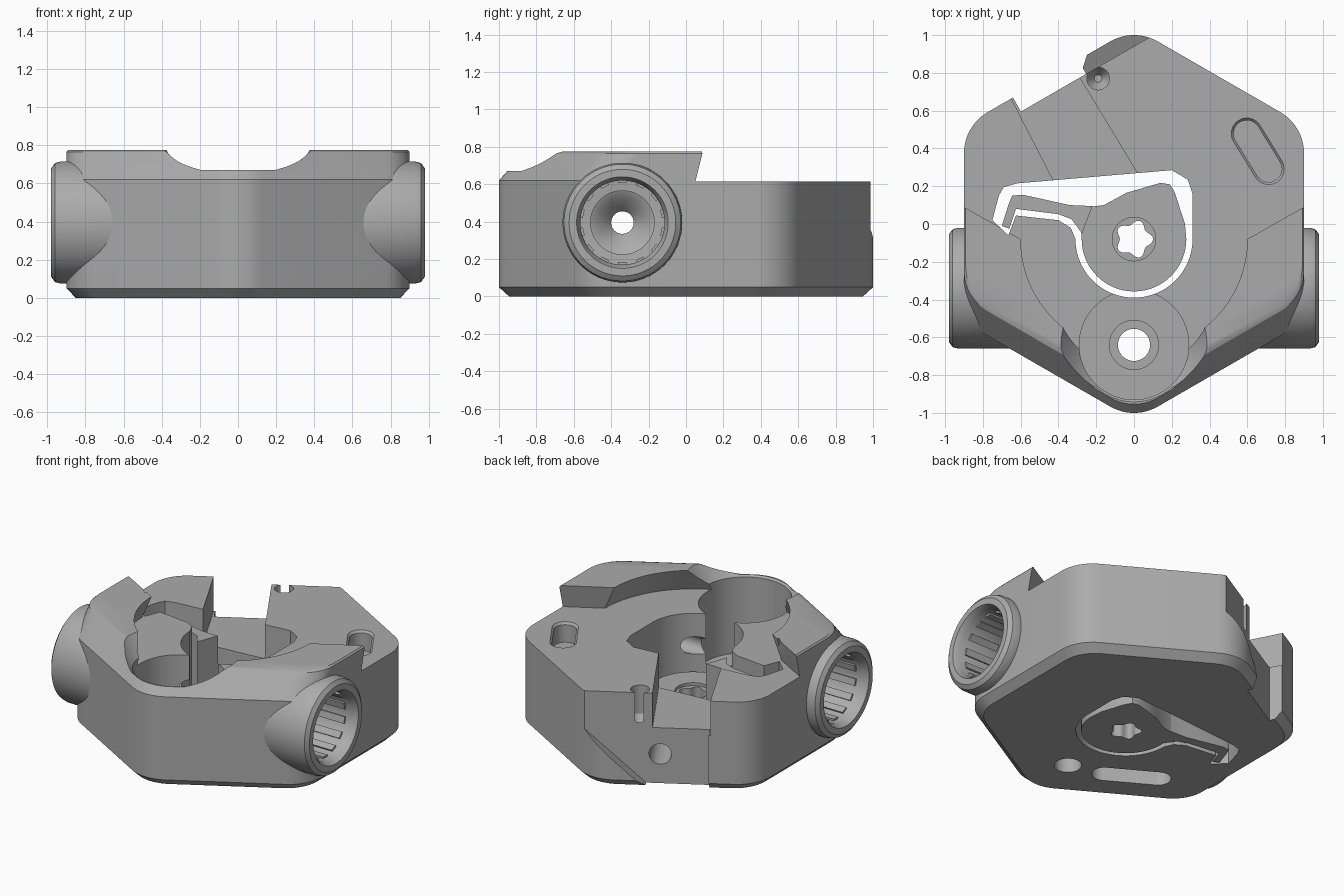
import bpy, bmesh
from math import sin, cos, pi, tau
from mathutils import Matrix, Vector

old = bpy.data.objects.get("Cube")
if old:
    bpy.data.objects.remove(old)

grey = bpy.data.materials.new("plain_grey")
grey.use_nodes = True
COLOUR = (0.41, 0.41, 0.41, 1)
grey.diffuse_color = COLOUR
grey.node_tree.nodes["Principled BSDF"].inputs["Base Color"].default_value = COLOUR


def circle(r, cx=0, cy=0, n=64):
    return [(cx + r * cos(tau * i / n), cy + r * sin(tau * i / n)) for i in range(n)]


def arc(r, cx, cy, a, b, n=32):
    return [(cx + r * cos(a + (b - a) * i / n), cy + r * sin(a + (b - a) * i / n))
            for i in range(n + 1)]


def capsule(cx, cy, angle, half, r):
    dx, dy = half * cos(angle), half * sin(angle)
    return (arc(r, cx + dx, cy + dy, angle - pi / 2, angle + pi / 2, 16)
            + arc(r, cx - dx, cy - dy, angle + pi / 2, angle + 3 * pi / 2, 16))


def rounded(points, r, n=10):
    """Round every corner of a convex polygon."""
    out = []
    for i, p in enumerate(points):
        p = Vector(p)
        a = (Vector(points[i - 1]) - p).normalized()
        b = (Vector(points[(i + 1) % len(points)]) - p).normalized()
        half = a.angle(b) / 2
        c = p + (a + b).normalized() * r / sin(half)
        s, e = p + a * r * cos(half) / sin(half) - c, p + b * r * cos(half) / sin(half) - c
        for k in range(n + 1):
            t = k / n
            d = (s * (1 - t) + e * t).normalized() * r
            out.append(tuple(c + d))
    return out


def loft(name, rings, matrix=Matrix()):
    """Skin a list of (outline, height) rings into a closed solid."""
    bm = bmesh.new()
    loops = [[bm.verts.new((x, y, z)) for x, y in pts] for pts, z in rings]
    bm.faces.new(loops[0])
    bm.faces.new(loops[-1])
    n = len(loops[0])
    for lo, hi in zip(loops, loops[1:]):
        for i in range(n):
            j = (i + 1) % n
            bm.faces.new((lo[i], lo[j], hi[j], hi[i]))
    bm.transform(matrix)
    bmesh.ops.recalc_face_normals(bm, faces=bm.faces)
    mesh = bpy.data.meshes.new(name)
    bm.to_mesh(mesh)
    bm.free()
    mesh.materials.append(grey)
    ob = bpy.data.objects.new(name, mesh)
    bpy.context.collection.objects.link(ob)
    return ob


def prism(name, pts, z0, z1, matrix=Matrix()):
    return loft(name, [(pts, z0), (pts, z1)], matrix)


def combine(target, tool, operation="DIFFERENCE"):
    mod = target.modifiers.new("shape", "BOOLEAN")
    mod.operation, mod.solver, mod.object = operation, "EXACT", tool
    bpy.context.view_layer.objects.active = target
    bpy.ops.object.modifier_apply(modifier=mod.name)
    bpy.data.objects.remove(tool)


def finish(ob):
    bpy.ops.object.select_all(action="DESELECT")
    ob.select_set(True)
    bpy.context.view_layer.objects.active = ob
    bpy.ops.object.shade_smooth_by_angle(angle=0.5)


# Hexagonal body, with a chamfered base and sloped upper front sides
def hexagon(front=0.0, scale=1.0):
    pts = [(0, 1.039), (-0.9, 0.52), (-0.9, front - 0.52),
           (0, front - 1.039), (0.9, front - 0.52), (0.9, 0.52)]
    return [(x * scale, y * scale) for x, y in rounded(pts, 0.25)]


body = loft("body", [(hexagon(scale=0.945), 0), (hexagon(), 0.05),
                     (hexagon(), 0.62), (hexagon(0.13), 0.765), (hexagon(0.15, 0.99), 0.775)])

# Side port collars
PORT_Y, PORT_Z = -0.34, 0.395


def port_matrix(side):
    return Matrix.Translation((0, PORT_Y, PORT_Z)) @ Matrix.Rotation(side * pi / 2, 4, "Y")


for side in (1, -1):
    collar = loft("collar", [(circle(r), h) for r, h in
                             ((0.31, 0.6), (0.32, 0.63), (0.32, 0.93), (0.312, 0.96), (0.285, 0.98))],
                  port_matrix(side))
    combine(body, collar, "UNION")


# Lower rear deck, leaving an undercut raised front block
def deck(r):
    return arc(r, 0, -0.08, 0, -pi, 48) + [
        (-1.4, -0.08 + 0.567 * (1.4 - r)), (-1.4, 1.4), (1.4, 1.4),
        (1.4, -0.08 + 0.567 * (1.4 - r))]


combine(body, loft("deck_cut", [(deck(0.67), 0.615), (deck(0.6), 0.775), (deck(0.6), 1)]))

# Round front pocket with flared rim, floor counterbore and through hole
combine(body, loft("pocket", [(circle(r, 0, -0.64), z) for r, z in
                              ((0.29, 0.14), (0.29, 0.66), (0.31, 0.68), (0.345, 0.72), (0.42, 0.82))]))
combine(body, prism("counterbore", circle(0.13, 0, -0.64), 0.11, 0.3))
combine(body, prism("pocket_hole", circle(0.085, 0, -0.64), -0.1, 0.3))
half = [(0.2, 0.672), (0.26, 0.69), (0.31, 0.72), (0.35, 0.758), (0.42, 0.83)]
scoop = half + [(-x, z) for x, z in reversed(half)]
combine(body, prism("front_scoop", scoop, 0.64, 1.3, Matrix.Rotation(pi / 2, 4, "X")))

# Latch opening through the body
opening = [(0.31, 0.16), (0.285, 0.235), (0.2, 0.285), (-0.62, 0.215), (-0.69, 0.195),
           (-0.715, 0.15), (-0.75, 0.02), (-0.665, -0.06), (-0.625, 0.045),
           (-0.4, 0.02), (-0.335, -0.02)]
combine(body, prism("opening", opening + arc(0.31, 0, -0.08, pi, tau), -0.1, 1))

# Rear channel leading to the opening, and the recessed face below it
channel = [(-0.735, 0.83), (-0.38, 0.14), (0.06, 0.2), (-0.4, 0.96)]
combine(body, prism("channel", channel, 0.38, 1))
rear = Matrix(((0.866, 0, -0.5, 0), (0.5, 0, 0.866, 1.039), (0, 1, 0, 0), (0, 0, 0, 1)))
recess = [(-0.74, -0.1), (-0.45, -0.1), (0.07, 0.38), (0.4, 0.72), (0.4, 1), (-0.74, 1)]
combine(body, prism("rear_recess", recess, -0.085, 0.3, rear))
combine(body, prism("rear_hole", circle(0.07, -0.43, 0.2, 32), -0.62, 0.2, rear))
combine(body, loft("rear_notch", [(circle(r, -0.19, 0.77, 24), z) for r, z in
                                  ((0.02, 0.36), (0.06, 0.42), (0.06, 0.9))]))

# Blind oblong slots, one on the deck and one underneath
combine(body, loft("deck_slot", [(capsule(0.655, 0.385, -1.02, 0.11, r), z) for r, z in
                                 ((0.07, 0.48), (0.07, 0.6), (0.095, 0.63))]))
combine(body, prism("base_slot", capsule(-0.39, -0.49, -pi / 6, 0.17, 0.08), -0.1, 0.12))

# Stepped and tapered port bores that meet in the middle
for side in (1, -1):
    bore = [(0.06, -0.02), (0.06, 0.43), (0.13, 0.52), (0.17, 0.54), (0.17, 0.66),
            (0.225, 0.665), (0.225, 0.94), (0.25, 0.99)]
    combine(body, loft("bore", [(circle(r), h) for r, h in bore], port_matrix(side)))
finish(body)

# Grip ribs inside each port
for side, label in ((1, "left"), (-1, "right")):
    ribs = bmesh.new()
    for i in range(14):
        turn = Matrix.Rotation(tau * i / 14, 4, "Z") @ Matrix.Translation((0.222, 0, 0.79))
        bmesh.ops.create_cube(ribs, size=1,
                              matrix=port_matrix(side) @ turn @ Matrix.Diagonal((0.02, 0.045, 0.22, 1)))
    mesh = bpy.data.meshes.new(label + "_port_ribs")
    ribs.to_mesh(mesh)
    ribs.free()
    mesh.materials.append(grey)
    bpy.context.collection.objects.link(bpy.data.objects.new(label + "_port_ribs", mesh))

# Latch hub with a lobed socket
hub_outline = [(0.27, 0.0), (0.215, 0.17), (0.19, 0.21), (0.14, 0.218), (-0.04, 0.165),
               (-0.16, 0.1), (-0.24, 0.09), (-0.28, -0.04)]
hub = prism("latch_hub", hub_outline + arc(0.277, 0, -0.08, pi, tau), 0.0, 0.23)
combine(hub, prism("hub_sink", circle(0.115, 0, -0.08), 0.21, 0.4))
lobes = [((0.088 + 0.013 * cos(5 * a)) * cos(a), -0.08 + (0.088 + 0.013 * cos(5 * a)) * sin(a))
         for a in (tau * i / 60 for i in range(60))]
combine(hub, prism("hub_socket", lobes, -0.1, 0.4))
finish(hub)

# Bent latch arm
arm = [(-0.22, 0.095), (-0.34, 0.1), (-0.59, 0.155), (-0.645, 0.15), (-0.665, 0.1),
       (-0.7, -0.01), (-0.66, -0.025), (-0.625, 0.08), (-0.4, 0.052), (-0.33, 0.025),
       (-0.275, -0.05)]
finish(prism("latch_arm", arm, 0.0, 0.54))
